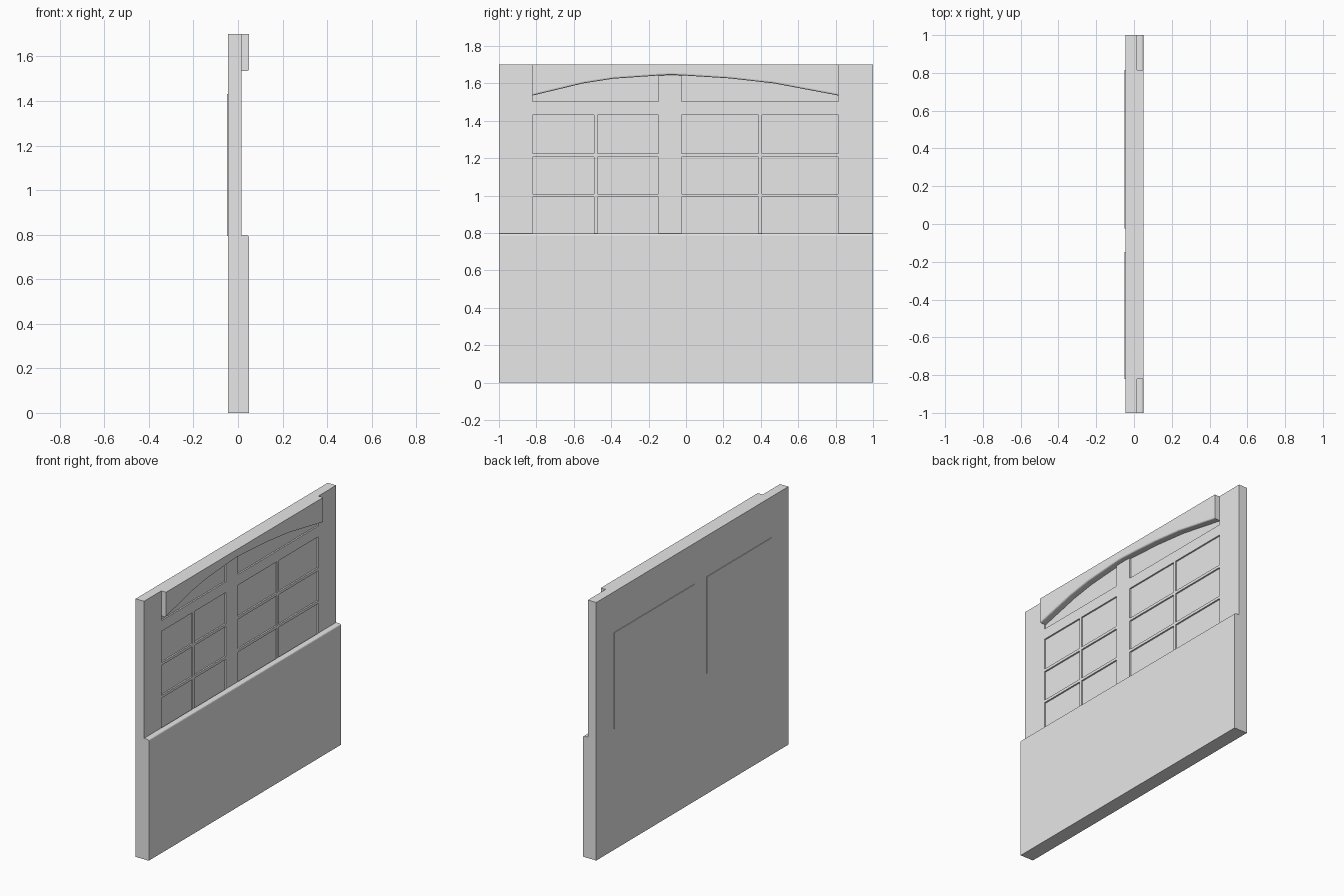
import bpy, bmesh

if "Cube" in bpy.data.objects:
    bpy.data.objects.remove(bpy.data.objects["Cube"])

X_BACK, X_WALL, X_FRONT = -0.046, 0.015, 0.05
RECESS = 0.01
BAYS = [(-0.82, -0.147), (-0.023, 0.815)]     # the two window bays along y
WIN_Z = (0.795, 1.432)
ARCH = [(-0.82, 1.535), (-0.55, 1.6), (-0.39, 1.625), (-0.16, 1.641), (-0.08, 1.645),
        (-0.01, 1.642), (0.23, 1.627), (0.47, 1.6), (0.815, 1.535)]

grey = bpy.data.materials.new("plain grey")
grey.diffuse_color = (0.8, 0.8, 0.8, 1)
grey.use_nodes = True
grey.node_tree.nodes["Principled BSDF"].inputs["Base Color"].default_value = grey.diffuse_color


def add_prism(bm, outline, x0, x1):
    """Extrude a (y, z) outline from x0 to x1."""
    face = bm.faces.new([bm.verts.new((x0, y, z)) for y, z in outline])
    out = bmesh.ops.extrude_face_region(bm, geom=[face])
    verts = [g for g in out["geom"] if isinstance(g, bmesh.types.BMVert)]
    bmesh.ops.translate(bm, verts=verts, vec=(x1 - x0, 0, 0))


def rect(y0, y1, z0, z1):
    return [(y0, z0), (y1, z0), (y1, z1), (y0, z1)]


def build(name, prisms, bevel_rule=None):
    bm = bmesh.new()
    for p in prisms:
        add_prism(bm, *p)
    bmesh.ops.recalc_face_normals(bm, faces=bm.faces)
    if bevel_rule:
        edges = [e for e in bm.edges if bevel_rule(e)]
        bmesh.ops.bevel(bm, geom=edges, offset=0.01, segments=3,
                        profile=0.5, affect='EDGES')
    mesh = bpy.data.meshes.new(name)
    bm.to_mesh(mesh)
    bm.free()
    mesh.materials.append(grey)
    ob = bpy.data.objects.new(name, mesh)
    bpy.context.collection.objects.link(ob)
    return ob


def arch_height(y):
    for (y0, z0), (y1, z1) in zip(ARCH, ARCH[1:]):
        if y0 <= y <= y1:
            return z0 + (z1 - z0) * (y - y0) / (y1 - y0)


# Wall slab
wall = build("wall_slab", [(rect(-1, 1, 0, 1.7), X_BACK, X_WALL)])

# Recesses: two columns by three rows of panes, and a transom under the arch
cuts = []
bar = 0.009
for y0, y1 in BAYS:
    ym = (y0 + y1) / 2
    step = (WIN_Z[1] - 0.785) / 3
    for a, b in ((y0, ym - bar), (ym + bar, y1)):
        for row in range(3):
            lo = 0.785 + row * step + (bar if row else 0)
            hi = 0.785 + (row + 1) * step - (bar if row < 2 else 0)
            cuts.append((rect(a, b, lo, hi), X_WALL - RECESS, X_WALL + 0.02))
    top = [(y0, arch_height(y0))] + [p for p in ARCH if y0 < p[0] < y1] + [(y1, arch_height(y1))]
    cuts.append(([(y1, 1.503), (y0, 1.503)] + top, X_WALL - RECESS, X_WALL + 0.02))
cutter = build("recess_cutter", cuts)
cutter.hide_render = True

mod = wall.modifiers.new("recesses", 'BOOLEAN')
mod.operation = 'DIFFERENCE'
mod.solver = 'EXACT'
mod.object = cutter
bpy.context.view_layer.objects.active = wall
wall.select_set(True)
bpy.ops.object.modifier_apply(modifier=mod.name)
bpy.data.objects.remove(cutter)

# Lower panel with a rounded top edge
build("lower_panel", [(rect(-1, 1, 0, 0.797), X_WALL, X_FRONT)],
      lambda e: all(v.co.x > 0.04 and v.co.z > 0.7 for v in e.verts))

# Arched header with a softened lower edge
build("arched_header", [(ARCH + [(0.815, 1.7), (-0.82, 1.7)], X_WALL, X_FRONT)],
      lambda e: all(v.co.x > 0.04 and v.co.z < 1.69 for v in e.verts))

# Thin window plates on the back
for name, (y0, y1) in zip(("back_plate_small", "back_plate_large"), BAYS):
    build(name, [(rect(y0, y1, *WIN_Z), -0.05, X_BACK)])
